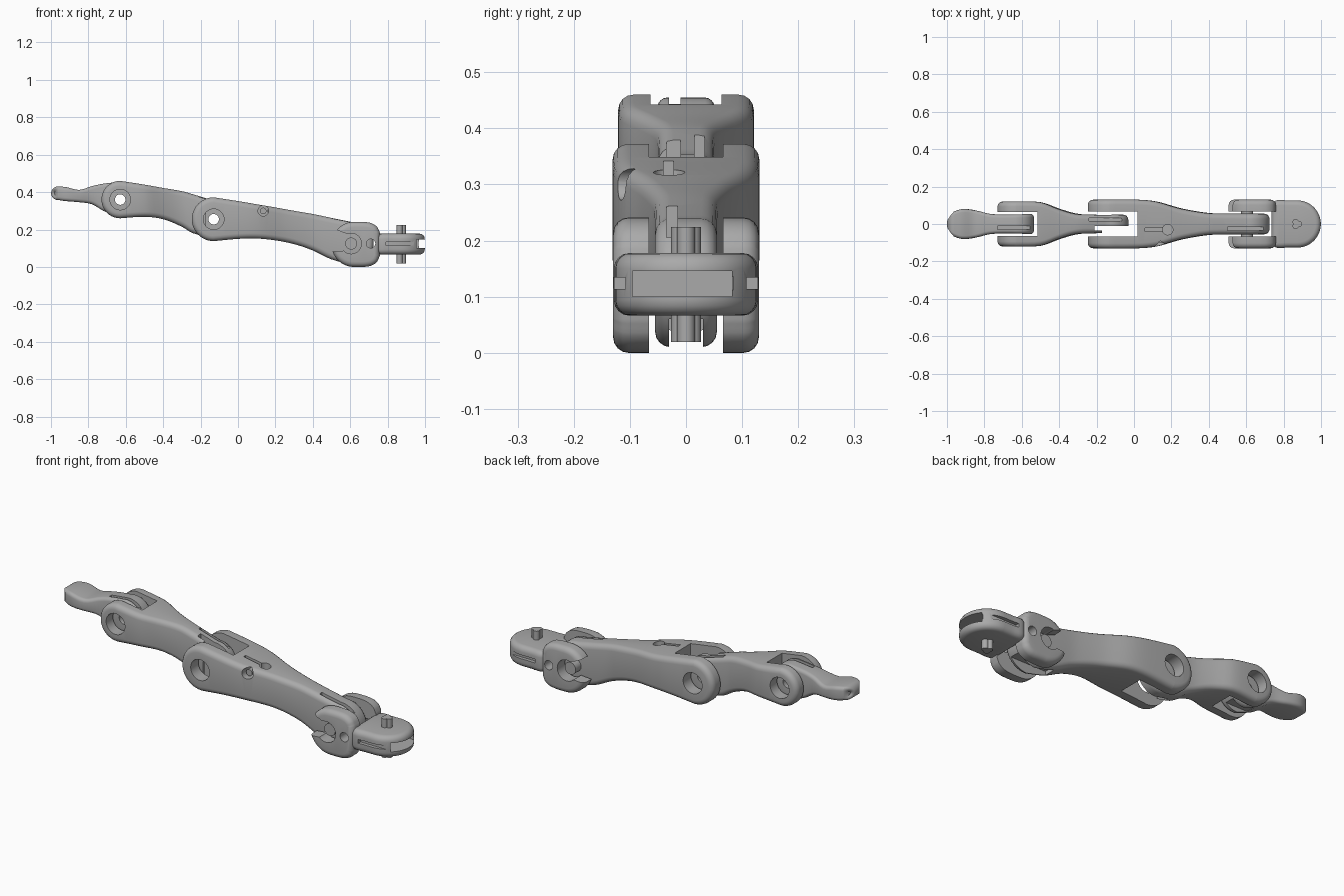
import bpy, bmesh, math
from mathutils import Matrix, Vector

old = bpy.data.objects.get("Cube")
if old:
    bpy.data.objects.remove(old, do_unlink=True)

grey = bpy.data.materials.new("plain grey")
grey.use_nodes = True
grey.diffuse_color = (0.4, 0.4, 0.4, 1)
grey.node_tree.nodes["Principled BSDF"].inputs["Base Color"].default_value = (0.4, 0.4, 0.4, 1)


def make(name, bm):
    bmesh.ops.recalc_face_normals(bm, faces=bm.faces)
    mesh = bpy.data.meshes.new(name)
    bm.to_mesh(mesh)
    bm.free()
    mesh.materials.append(grey)
    ob = bpy.data.objects.new(name, mesh)
    bpy.context.collection.objects.link(ob)
    return ob


def curve(keys, x, col):
    """Smooth curve through the key rows, read at x."""
    if x <= keys[0][0]:
        return keys[0][col]
    if x >= keys[-1][0]:
        return keys[-1][col]
    i = max(k for k in range(len(keys) - 1) if keys[k][0] <= x)

    def slope(k):
        a, b = keys[max(k - 1, 0)], keys[min(k + 1, len(keys) - 1)]
        return (b[col] - a[col]) / (b[0] - a[0])
    h = keys[i + 1][0] - keys[i][0]
    t = (x - keys[i][0]) / h
    return ((2*t**3 - 3*t**2 + 1) * keys[i][col] + (t**3 - 2*t**2 + t) * h * slope(i)
            + (3*t**2 - 2*t**3) * keys[i + 1][col] + (t**3 - t**2) * h * slope(i + 1))


def shell(name, keys, widths, r, left=True, right=True, steps=4):
    """Rounded body: side outline (x, top, bottom) with round ends, and half width along x."""
    rows = []
    ends = []
    for k in (keys[0], keys[-1]):
        R, mid = (k[1] - k[2]) / 2, (k[1] + k[2]) / 2
        arc = [math.radians(a) for a in range(5, 90, 7)]
        ends.append([(R * math.cos(a), mid + R * math.sin(a), mid - R * math.sin(a)) for a in arc])
    if left:
        rows += [(keys[0][0] - d, t, b) for d, t, b in ends[0]]
    for a, b in zip(keys, keys[1:]):
        for s in range(steps):
            x = a[0] + (b[0] - a[0]) * s / steps
            rows.append((x, curve(keys, x, 1), curve(keys, x, 2)))
    rows.append(keys[-1])
    if right:
        rows += [(keys[-1][0] + d, t, b) for d, t, b in reversed(ends[1])]
    m = len(rows)
    loop = [Vector((x, t)) for x, t, b in rows] + [Vector((x, b)) for x, t, b in reversed(rows)]
    n = 2 * m
    bm = bmesh.new()
    layers = []
    angles = [math.radians(a) for a in (90, 67, 45, 22, 0)]
    for side, angs in ((-1, angles), (1, angles[::-1])):
        for th in angs:
            ring = []
            for i, p in enumerate(loop):
                d = (loop[(i + 1) % n] - loop[i - 1]).normalized()
                q = p + Vector((d.y, -d.x)) * r * (1 - math.cos(th))
                y = curve(widths, p.x, 1) - r * (1 - math.sin(th))
                ring.append(bm.verts.new((q.x, side * y, q.y)))
            layers.append(ring)
    for a, b in zip(layers, layers[1:]):
        for i in range(n):
            j = (i + 1) % n
            bm.faces.new((a[i], a[j], b[j], b[i]))
    for ring in (layers[0], layers[-1]):
        for i in range(m - 1):
            bm.faces.new((ring[i], ring[i + 1], ring[n - 2 - i], ring[n - 1 - i]))
    return make(name, bm)


def box(x0, x1, y0, y1, z0, z1):
    bm = bmesh.new()
    bmesh.ops.create_cube(bm, size=1)
    for v in bm.verts:
        v.co = ((x0 + x1) / 2 + v.co.x * (x1 - x0), (y0 + y1) / 2 + v.co.y * (y1 - y0),
                (z0 + z1) / 2 + v.co.z * (z1 - z0))
    return make("block", bm)


def rod(name, at, r, length, axis="Y"):
    bm = bmesh.new()
    rot = Matrix.Rotation(math.pi / 2, 4, "X") if axis == "Y" else Matrix()
    bmesh.ops.create_cone(bm, cap_ends=True, segments=32, radius1=r, radius2=r, depth=length,
                          matrix=Matrix.Translation(at) @ rot)
    return make(name, bm)


def cut(ob, *tools):
    for tool in tools:
        mod = ob.modifiers.new("cut", "BOOLEAN")
        mod.operation, mod.solver, mod.object = "DIFFERENCE", "EXACT", tool
        bpy.context.view_layer.objects.active = ob
        bpy.ops.object.modifier_apply(modifier=mod.name)
        bpy.data.objects.remove(tool, do_unlink=True)


def hole(x, z, r):
    return rod("hole", (x, 0, z), r, 0.4)


# Fingertip with its knuckle tongue
fingertip = shell("fingertip",
                  [(-.963, .43, .358), (-.92, .427, .352), (-.85, .412, .346), (-.78, .432, .335),
                   (-.72, .445, .30), (-.63, .455, .265)],
                  [(-1, .03), (-.98, .055), (-.94, .075), (-.9, .08), (-.85, .073), (-.78, .055),
                   (-.7, .05), (-.5, .055)], .018)
cut(fingertip, hole(-.63, .36, .028), box(-.73, -.5, -.03, -.01, .42, .5),
    box(-.69, -.5, -.025, .025, .2, .29))

# Middle segment: fork at the tip end, narrow tongue at the other
middle = shell("middle_segment",
               [(-.63, .46, .26), (-.5, .44, .268), (-.4, .422, .255), (-.3, .405, .215),
                (-.24, .388, .18), (-.13, .355, .155)],
               [(-.73, .12), (-.53, .12), (-.48, .112), (-.4, .08), (-.32, .056), (-.25, .05), (0, .05)], .027)
cut(middle, box(-.8, -.515, -.063, .063, .2, .5), hole(-.63, .36, .055), hole(-.13, .255, .028),
    box(-.21, .05, -.035, -.01, .1, .5), box(-.17, .05, -.1, -.03, .1, .5),
    box(-.24, .05, .015, .033, .33, .5))

# Long base segment
base = shell("base_segment",
             [(-.13, .372, .138), (0, .352, .15), (.1, .335, .152), (.2, .318, .142), (.3, .3, .122),
              (.4, .283, .088), (.5, .262, .04), (.61, .24, .01)],
             [(-.25, .13), (.02, .13), (.12, .12), (.25, .083), (.38, .06), (.45, .056), (.73, .055)], .028)
cut(base, box(-.3, .02, -.066, .066, .1, .5), hole(-.13, .255, .055),
    rod("hole", (.135, -.1, .3), .028, .1), rod("hole", (.18, -.03, .32), .028, .12, "Z"),
    box(.06, .17, -.04, -.022, .29, .4), box(.5, .7, -.035, -.015, .205, .3),
    box(.5, .72, -.03, .03, -.02, .06))
screw = rod("tension_screw", (.135, -.07, .3), .017, .06)

# Knuckle cheeks with open hooks
cheeks = shell("knuckle_cheeks",
               [(.62, .241, 0), (.66, .241, 0), (.69, .239, .002), (.72, .231, .01),
                (.745, .212, .03), (.758, .185, .06)],
               [(.5, .13), (.8, .13)], .028, right=False)
mouth = bmesh.new()
wedge = [(.6, .17), (.43, .235), (.43, .075), (.6, .09)]
lo, hi = [[mouth.verts.new((x, y, z)) for x, z in wedge] for y in (-.2, .2)]
mouth.faces.new(lo)
mouth.faces.new(hi)
for i in range(4):
    mouth.faces.new((lo[i], lo[i - 1], hi[i - 1], hi[i]))
cut(cheeks, box(.4, .9, -.066, .066, -.1, .4), make("mouth", mouth),
    hole(.605, .125, .055), hole(.71, .125, .024))
axle = rod("knuckle_axle", (.605, 0, .125), .032, .2)

# Mounting plate, built on its side and laid flat
plate = shell("mounting_plate", [(.735, .1, -.1), (.76, .126, -.126), (.82, .126, -.126), (.873, .126, -.126)],
              [(.7, .056), (1, .056)], .028, left=False)
plate.data.transform(Matrix.Translation((0, 0, .122)) @ Matrix.Rotation(math.pi / 2, 4, "X"))
cut(plate, box(.9, 1.1, -.095, .082, .1, .146), box(.966, 1.1, -.2, .2, .112, .136),
    *[box(.79, .98, min(s * .108, s * .2), max(s * .108, s * .2), .114, .134) for s in (-1, 1)])

# Three-lobed mounting pin
for i in range(3):
    a = i * math.tau / 3
    rod(f"mounting_pin_{i + 1}", (.87 + .012 * math.cos(a), .012 * math.sin(a), .122), .016, .205, "Z")

# Smooth shading with sharp creases
bpy.ops.object.select_all(action="DESELECT")
for ob in bpy.context.collection.objects:
    if ob.type == "MESH" and grey.name in ob.data.materials:
        ob.select_set(True)
        bpy.context.view_layer.objects.active = ob
bpy.ops.object.shade_smooth_by_angle(angle=math.radians(35))
